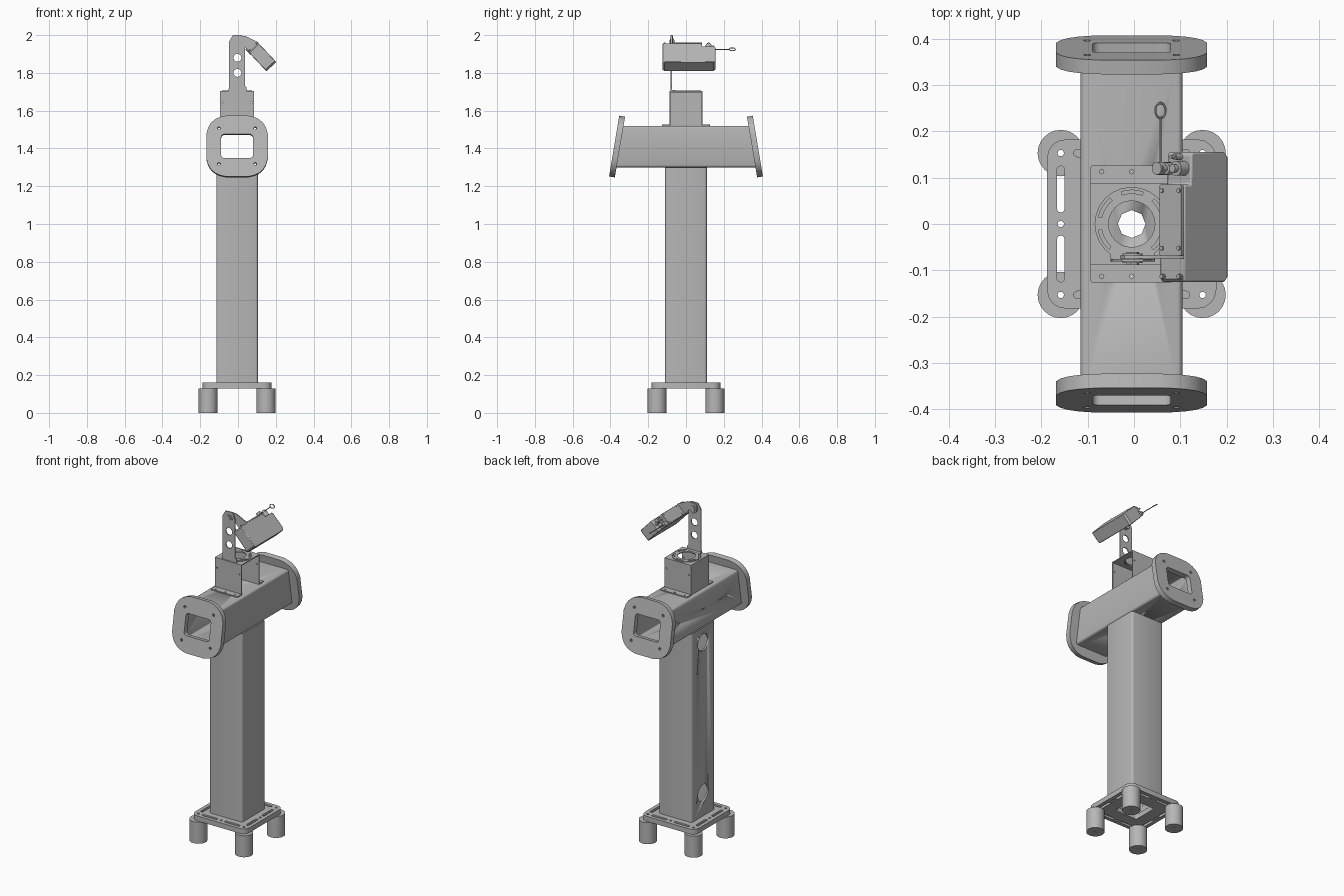
import bpy, bmesh, math
from mathutils import Matrix, Vector

cube = bpy.data.objects.get("Cube")
if cube:
    bpy.data.objects.remove(cube, do_unlink=True)

grey = bpy.data.materials.new("machined grey")
grey.use_nodes = True
grey.diffuse_color = (0.47, 0.47, 0.47, 1)
grey.node_tree.nodes["Principled BSDF"].inputs["Base Color"].default_value = (0.47, 0.47, 0.47, 1)

CX = -0.005          # centre line of the post
X, Y, Z = Vector((1, 0, 0)), Vector((0, 1, 0)), Vector((0, 0, 1))


# ---------- outline helpers ----------
def circle(x, y, r, n=20):
    return [(x + r * math.cos(2 * math.pi * i / n), y + r * math.sin(2 * math.pi * i / n)) for i in range(n)]


def rrect(x, y, w, h, r, n=4):
    pts = []
    for k, (sx, sy) in enumerate([(1, 1), (-1, 1), (-1, -1), (1, -1)]):
        for i in range(n + 1):
            a = math.pi / 2 * (k + i / n)
            pts.append((x + sx * (w / 2 - r) + r * math.cos(a), y + sy * (h / 2 - r) + r * math.sin(a)))
    return pts


def arc_slot(r0, r1, a0, a1, n=6):
    a = [math.radians(a0 + (a1 - a0) * i / n) for i in range(n + 1)]
    return [(r1 * math.cos(t), r1 * math.sin(t)) for t in a] + [(r0 * math.cos(t), r0 * math.sin(t)) for t in a[::-1]]


# ---------- solid helpers ----------
def finish(ob, bevel=0):
    ob.data.materials.clear()
    ob.data.materials.append(grey)
    if bevel:
        m = ob.modifiers.new("edge", "BEVEL")
        m.width, m.segments, m.limit_method, m.angle_limit = bevel, 2, "ANGLE", math.radians(50)
    bpy.ops.object.select_all(action="DESELECT")
    ob.select_set(True)
    bpy.context.view_layer.objects.active = ob
    bpy.ops.object.shade_smooth_by_angle(angle=math.radians(32))
    return ob


def plate(name, outlines, depth, origin, ax=X, ay=Y, bevel=0):
    """Extrude an outline with holes; origin is the middle of the thickness."""
    cu = bpy.data.curves.new(name, "CURVE")
    cu.dimensions, cu.fill_mode, cu.extrude = "2D", "BOTH", depth / 2
    for pts in outlines:
        sp = cu.splines.new("POLY")
        sp.points.add(len(pts) - 1)
        for p, (u, v) in zip(sp.points, pts):
            p.co = (u, v, 0, 1)
        sp.use_cyclic_u = True
    tmp = bpy.data.objects.new(name + "_outline", cu)
    bpy.context.collection.objects.link(tmp)
    dg = bpy.context.evaluated_depsgraph_get()
    me = bpy.data.meshes.new_from_object(tmp.evaluated_get(dg))
    bpy.data.objects.remove(tmp, do_unlink=True)
    ax, ay = Vector(ax).normalized(), Vector(ay).normalized()
    rot = Matrix((ax, ay, ax.cross(ay))).transposed().to_4x4()
    bm = bmesh.new()
    bm.from_mesh(me)
    bmesh.ops.remove_doubles(bm, verts=bm.verts, dist=1e-5)
    bmesh.ops.transform(bm, matrix=Matrix.Translation(origin) @ rot, verts=bm.verts)
    bmesh.ops.recalc_face_normals(bm, faces=bm.faces)
    bm.to_mesh(me)
    bm.free()
    me.name = name
    ob = bpy.data.objects.new(name, me)
    bpy.context.collection.objects.link(ob)
    return finish(ob, bevel)


def rod(name, a, b, r, n=16):
    a, b = Vector(a), Vector(b)
    d = (b - a).normalized()
    u = d.orthogonal().normalized()
    return plate(name, [circle(0, 0, r, n)], (b - a).length, (a + b) / 2, u, d.cross(u))


def drill(ob, a, b, r, n=20):
    cutter = rod("cutter", a, b, r, n)
    cutter.hide_render = True
    m = ob.modifiers.new("hole", "BOOLEAN")
    m.operation, m.object, m.solver = "DIFFERENCE", cutter, "EXACT"
    bpy.context.view_layer.objects.active = ob
    bpy.ops.object.modifier_apply(modifier=m.name)
    bpy.data.objects.remove(cutter, do_unlink=True)


# ---------- base: feet and slotted plate ----------
F = 0.153
for sx in (-1, 1):
    for sy in (-1, 1):
        plate("foot", [circle(0, 0, 0.05, 24), circle(0, 0, 0.007, 10)], 0.13, (CX + sx * F, sy * F, 0.065))
base = [rrect(0, 0, 0.365, 0.365, 0.04), rrect(0, 0, 0.15, 0.15, 0.01)]
for s in (-1, 1):
    base += [circle(s * F, 0, 0.007, 10), circle(0, s * F, 0.007, 10)]
    for t in (-1, 1):
        base += [rrect(s * F, t * 0.075, 0.016, 0.1, 0.0079), rrect(t * 0.075, s * F, 0.1, 0.016, 0.0079),
                 circle(s * F, t * F, 0.007, 10)]
plate("base_plate", base, 0.03, (CX, 0, 0.145))

# ---------- hollow column with cable holes ----------
tube = [rrect(0, 0, 0.22, 0.22, 0.012, 3), rrect(0, 0, 0.2, 0.2, 0.006, 3)]
column = plate("column", tube, 1.14, (CX, 0, 0.73))
for z in (0.30, 1.21):
    drill(column, (-0.2, 0, z), (-0.05, 0, z), 0.05)

# ---------- hollow cross beam with slanted ends ----------
TILT = math.radians(9.5)
beam = plate("cross_beam", tube, 0.6, (CX, 0, 1.41), X, Z)
for v in beam.data.vertices:
    v.co.y = math.copysign(0.365 - (v.co.z - 1.41) * math.tan(TILT), v.co.y)
drill(beam, (CX, 0, 1.25), (CX, 0, 1.57), 0.03, 8)
for y in (-0.23, -0.01, 0.23):
    drill(beam, (-0.2, y, 1.41), (-0.05, y, 1.41), 0.006, 8)

# ---------- end flanges ----------
quarter = [(0.163, 0.065), (0.153, 0.1), (0.138, 0.125), (0.115, 0.145), (0.09, 0.156), (0.06, 0.163)]
rim = quarter + [(-x, y) for x, y in quarter[::-1]]
rim += [(-x, -y) for x, y in rim]
holes = [circle(sx * 0.096, sy * 0.096, 0.008, 10) for sx in (-1, 1) for sy in (-1, 1)]
for name, s in (("front_flange", 1), ("back_flange", -1)):
    plate(name, [rim, rrect(0, 0, 0.168, 0.128, 0.016)] + holes, 0.031, (CX, -s * 0.365, 1.41),
          X * s, (0, s * math.sin(TILT), math.cos(TILT)))

# ---------- folded sheet bracket on the beam ----------
T = 0.006
for s in (-1, 1):
    plate("bracket_foot", [rrect(0, 0, 0.178, 0.042, 0.005)] + [circle(x, s * 0.008, 0.005, 8) for x in (-0.065, 0, 0.065)],
          T, (CX, s * 0.105, 1.523))
    plate("bracket_wall", [rrect(0, 0, 0.178, 0.182, 0.002)] + [circle(x, 0.03, 0.004, 8) for x in (-0.075, 0.075)],
          T, (CX, s * 0.084, 1.612), X, Z)
plate("bracket_side", [rrect(0, 0, 0.166, 0.18, 0.002)], T, (-0.091, 0, 1.612), Y, Z)
plate("bracket_top", [rrect(0, 0, 0.178, 0.172, 0.003), circle(0, 0, 0.056, 24)], T, (CX, 0, 1.70))
plate("swivel_ring", [circle(0, 0, 0.08, 24), circle(0, 0, 0.05, 24)]
      + [arc_slot(0.066, 0.073, a, a + 38) for a in range(10, 360, 60)], 0.005, (CX, 0, 1.7055))

# ---------- upright arm ----------
arm = [(-0.048, 0), (0.048, 0), (0.048, 0.02), (0.04, 0.03), (0.04, 0.255), (0.024, 0.297),
       (-0.024, 0.297), (-0.045, 0.262), (-0.045, 0.02)]
plate("upright_arm", [arm] + [circle(0, z, r, 18) for z, r in ((0.097, 0.021), (0.177, 0.021), (0.257, 0.008))],
      T, (-0.003, -0.078, 1.703), X, Z)
plate("arm_foot", [rrect(0, 0, 0.096, 0.024, 0.004)], T, (-0.003, -0.069, 1.706))
rod("pivot_bolt", (-0.003, -0.088, 1.96), (-0.003, -0.06, 1.96), 0.014, 6)
rod("pivot_washer", (-0.003, -0.084, 1.96), (-0.003, -0.064, 1.96), 0.022, 20)

# ---------- tilted instrument box ----------
D = Vector((0.685, 0, -0.729))          # along the box, downwards
N = Vector((0.729, 0, 0.685))           # out of its upper face
A = Vector((0.056, 0, 1.909))           # lower edge of the upper end
link = [(-0.03, 1.965), (-0.02, 1.99), (0.0, 1.997), (0.04, 1.995), (0.108, 1.962), (0.06, 1.912), (0.025, 1.95), (0, 1.932)]
plate("tilt_link", [link], T, (0, -0.071, 0), X, Z)
case = [(-0.125, 0.006), (-0.119, 0), (0.085, 0), (0.085, 0.022), (0.15, 0.022), (0.155, 0.028),
        (0.155, 0.128), (0.145, 0.138), (-0.115, 0.138), (-0.125, 0.128)]
plate("instrument_box", [case], 0.072, A + N * 0.036, Y, D, bevel=0.004)
plate("box_mount", [rrect(0.008, 0, 0.155, 0.066, 0.006)], T, A + N * 0.037 - D * 0.003, Y, N)
for y in (-0.113, -0.052, 0.072):
    for n in (0.012, 0.062):
        p = A + N * n + Y * y
        rod("box_screw", p, p - D * 0.009, 0.005, 8)

# ---------- connectors and pull ring ----------
for y, n, r, h in ((0.12, 0.05, 0.016, 0.026), (0.12, 0.022, 0.013, 0.03), (0.145, 0.04, 0.007, 0.02)):
    p = A + N * n + Y * y + D * 0.023
    rod("connector", p, p - D * h, r)
    rod("connector_pin", p, p - D * (h + 0.012), r * 0.55, 12)
hub = Vector((0.057, 0.12, 1.925))
rod("pull_hub", hub - D * 0.012, hub + D * 0.03, 0.014)
rod("pull_wire", hub, (0.057, 0.232, 1.925), 0.0025, 8)
bpy.ops.mesh.primitive_torus_add(major_radius=0.0135, minor_radius=0.0025, major_segments=20, minor_segments=6,
                                 location=(0.057, 0.245, 1.925), rotation=(0, math.radians(35), 0))
ring = bpy.context.object
ring.name = "pull_ring"
ring.scale.y = 1.2
finish(ring)
